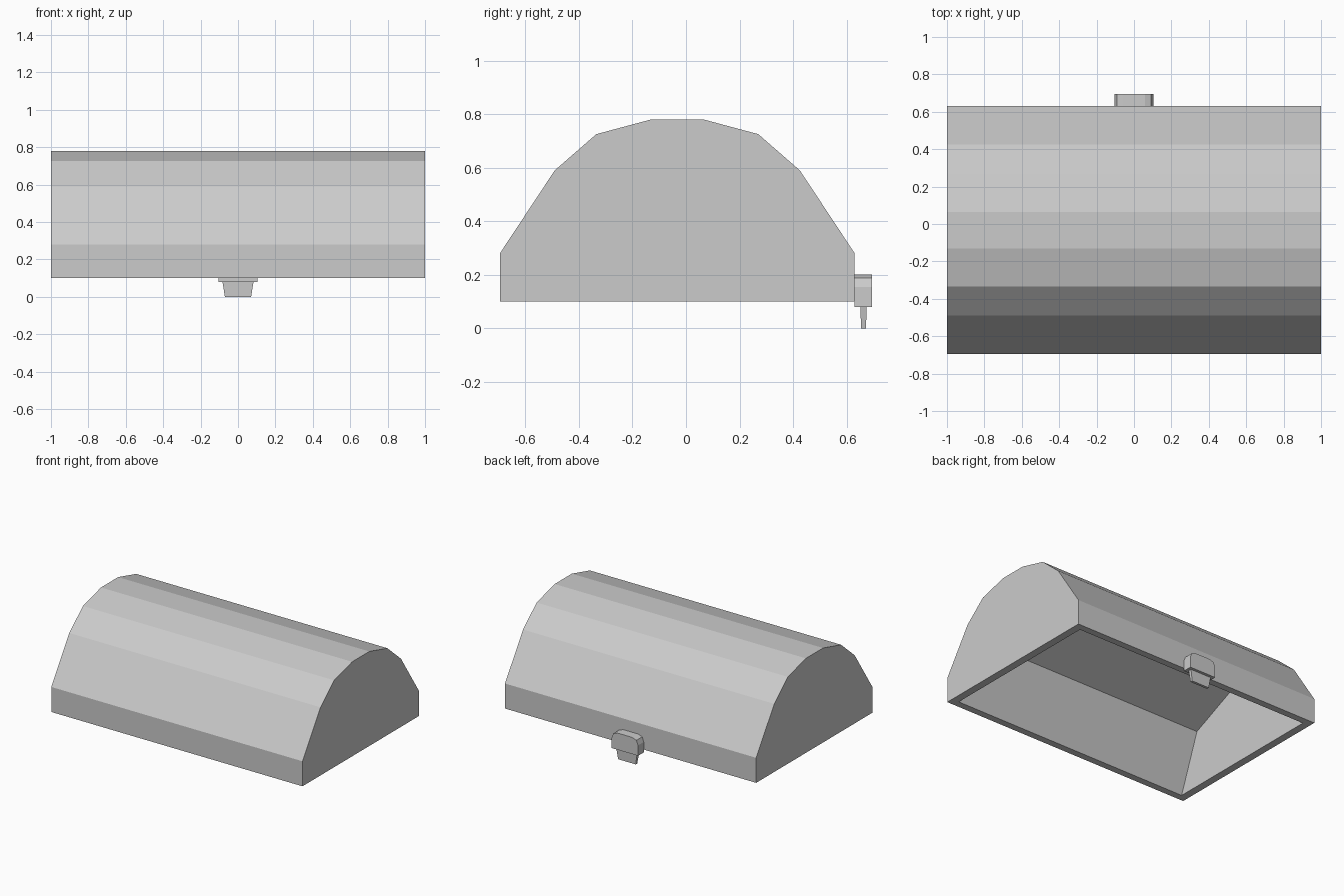
import bpy, bmesh

if "Cube" in bpy.data.objects:
    bpy.data.objects.remove(bpy.data.objects["Cube"])


def mirrored(half, axis):
    """Complete a symmetric outline from its left half."""
    return half + [(2 * axis - a, b) for a, b in reversed(half)]


def make_object(name, bm):
    bmesh.ops.recalc_face_normals(bm, faces=bm.faces)
    mesh = bpy.data.meshes.new(name)
    bm.to_mesh(mesh)
    bm.free()
    obj = bpy.data.objects.new(name, mesh)
    bpy.context.collection.objects.link(obj)
    return obj


def prism(name, start, end):
    """Solid between two matching outlines of 3D points."""
    bm = bmesh.new()
    a = [bm.verts.new(p) for p in start]
    b = [bm.verts.new(p) for p in end]
    bm.faces.new(a)
    bm.faces.new(b)
    for i in range(len(a)):
        j = (i + 1) % len(a)
        bm.faces.new((a[i], a[j], b[j], b[i]))
    return make_object(name, bm)


def along_x(name, profile, half):
    return prism(name, [(-half, y, z) for y, z in profile],
                 [(half, y, z) for y, z in profile])


# Domed lid
MID_Y = -0.0325
outer = mirrored([(-0.695, 0.10), (-0.695, 0.28), (-0.49, 0.59),
                  (-0.335, 0.725), (-0.13, 0.78)], MID_Y)
lid = along_x("chest_lid", outer, 1.0)

# Hollow underside, cut with a simpler arch that continues below the rim
inner = mirrored([(-0.645, 0.0), (-0.645, 0.10), (-0.49, 0.51),
                  (-0.13, 0.67)], MID_Y)
cutter = along_x("lid_hollow_cutter", inner, 0.945)
cutter.hide_render = True
cutter.hide_viewport = True
cut = lid.modifiers.new("hollow", 'BOOLEAN')
cut.operation = 'DIFFERENCE'
cut.solver = 'EXACT'
cut.object = cutter

# Latch plate with rounded upper corners
plate = mirrored([(-0.105, 0.08), (-0.105, 0.155), (-0.092, 0.188),
                  (-0.058, 0.20)], 0)
prism("latch_plate", [(x, 0.63, z) for x, z in plate],
      [(x, 0.695, z) for x, z in plate])


# Tapered latch tongue
def rectangle(half_x, y0, y1, z):
    return [(-half_x, y0, z), (half_x, y0, z), (half_x, y1, z), (-half_x, y1, z)]


prism("latch_tongue", rectangle(0.07, 0.654, 0.672, 0.0),
      rectangle(0.083, 0.651, 0.675, 0.08))
